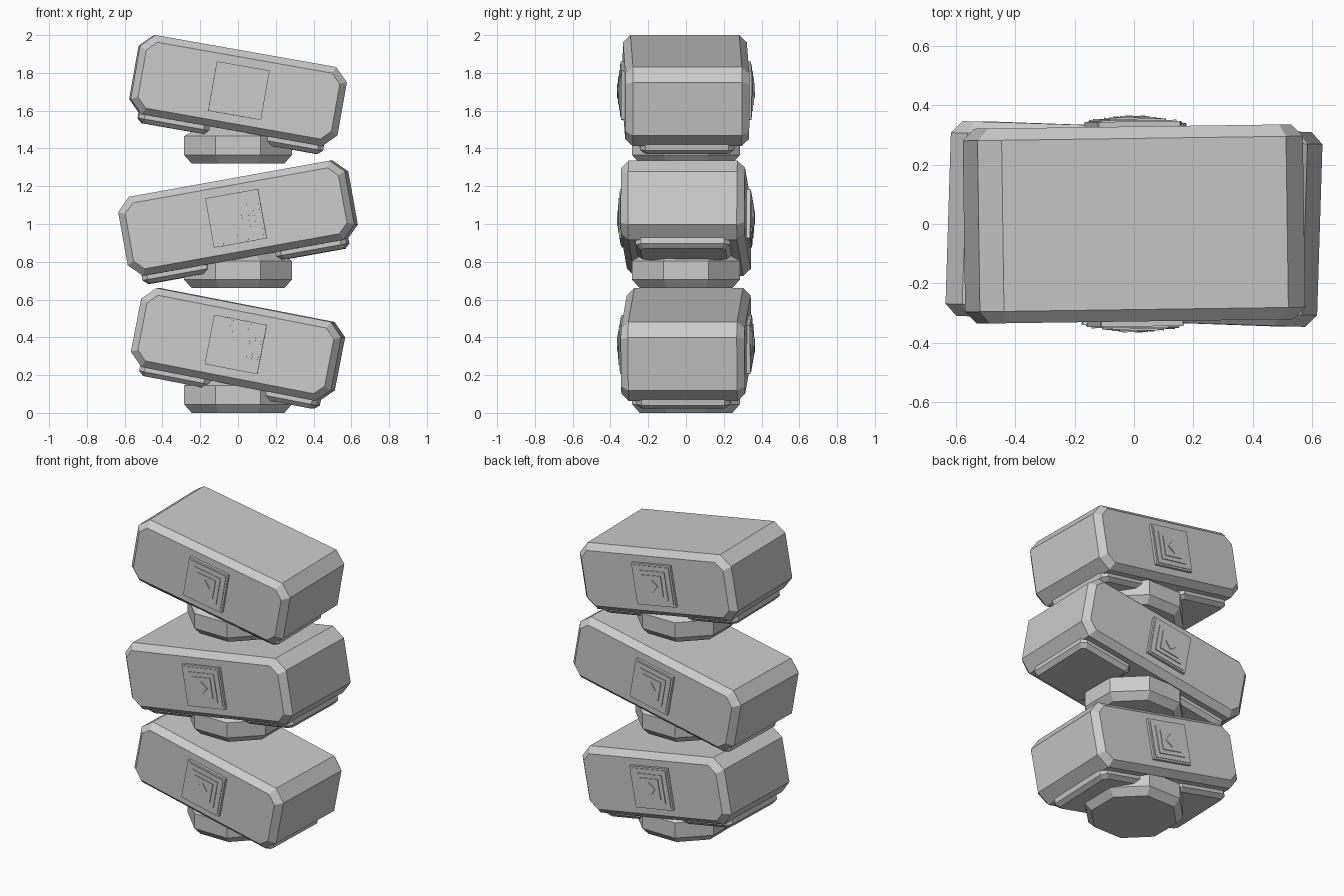
import bpy
import bmesh
from math import radians
from mathutils import Matrix, Vector

cube = bpy.data.objects.get("Cube")
if cube:
    bpy.data.objects.remove(cube, do_unlink=True)

stone = bpy.data.materials.new("grey stone")
stone.use_nodes = True
GREY = (0.6, 0.6, 0.6, 1)
stone.diffuse_color = GREY
stone.node_tree.nodes["Principled BSDF"].inputs["Base Color"].default_value = GREY


def octagon(hx, hy, c):
    """Rectangle with its four corners cut off by c."""
    return [(hx - c, -hy), (hx, c - hy), (hx, hy - c), (hx - c, hy),
            (c - hx, hy), (-hx, hy - c), (-hx, c - hy), (c - hx, -hy)]


def diamond(r):
    return [(r, 0), (0, r), (-r, 0), (0, -r)]


def loft(name, sections, place, local=Matrix()):
    """Solid through (height, outline) sections stacked along local z."""
    bm = bmesh.new()
    loops = [[bm.verts.new(local @ Vector((x, y, h))) for x, y in pts]
             for h, pts in sections]
    for low, high in zip(loops, loops[1:]):
        for i in range(len(low)):
            j = (i + 1) % len(low)
            bm.faces.new((low[i], low[j], high[j], high[i]))
    bm.faces.new(loops[0][::-1])
    bm.faces.new(loops[-1])
    bmesh.ops.recalc_face_normals(bm, faces=bm.faces)
    mesh = bpy.data.meshes.new(name)
    bm.to_mesh(mesh)
    bm.free()
    mesh.materials.append(stone)
    obj = bpy.data.objects.new(name, mesh)
    obj.matrix_world = place
    bpy.context.collection.objects.link(obj)


DEPTH, EDGE = 0.328, 0.04


def lantern(level, base, centre, half, tilt, yaw):
    # Eight-sided pedestal
    wide, narrow = octagon(0.285, 0.285, 0.167), octagon(0.245, 0.245, 0.143)
    loft(level + "_pedestal",
         [(0, narrow), (0.045, wide), (0.145, wide), (0.2, octagon(0.19, 0.19, 0.11))],
         Matrix.Translation((0, 0, base)))

    place = (Matrix.Translation((0, 0, centre))
             @ Matrix.Rotation(radians(yaw), 4, "Z")
             @ Matrix.Rotation(radians(tilt), 4, "Y"))

    # Tilted block with chamfered edges, lofted from front to back
    upright = Matrix.Rotation(radians(90), 4, "X")
    outer = octagon(half, 0.213, 0.07)
    inner = octagon(half - 0.036, 0.177, 0.05)
    loft(level + "_block",
         [(-DEPTH, inner), (EDGE - DEPTH, outer), (DEPTH - EDGE, outer), (DEPTH, inner)],
         place, upright)

    # Two pads under the block
    for side, name in ((1, "left"), (-1, "right")):
        mid = side * (half - 0.25)
        loft(f"{level}_{name}_pad",
             [(-0.258, octagon(0.165, 0.225, 0.02)),
              (-0.235, octagon(0.19, 0.25, 0.03)),
              (-0.2, octagon(0.19, 0.25, 0.03))],
             place, Matrix.Translation((mid, 0, 0)))

    # Stepped square medallion on the front and back
    for turn, name in ((0, "front"), (180, "back")):
        face = Matrix.Rotation(radians(turn), 4, "Z") @ upright
        steps = [("plate", octagon(0.142, 0.133, 0.003), 0.345),
                 ("rim", octagon(0.13, 0.121, 0.003), 0.349),
                 ("step", octagon(0.098, 0.092, 0.003), 0.354),
                 ("panel", octagon(0.07, 0.066, 0.003), 0.359),
                 ("diamond", diamond(0.042), 0.364)]
        for part, outline, out in steps:
            loft(f"{level}_{name}_{part}",
                 [(DEPTH - 0.01, outline), (out, outline)], place, face)


lantern("lower", 0, 0.362, 0.54, 11, -2)
lantern("middle", 0.66, 1.03, 0.61, -10.2, -1.8)
lantern("upper", 1.32, 1.706, 0.556, 10, 0.8)
